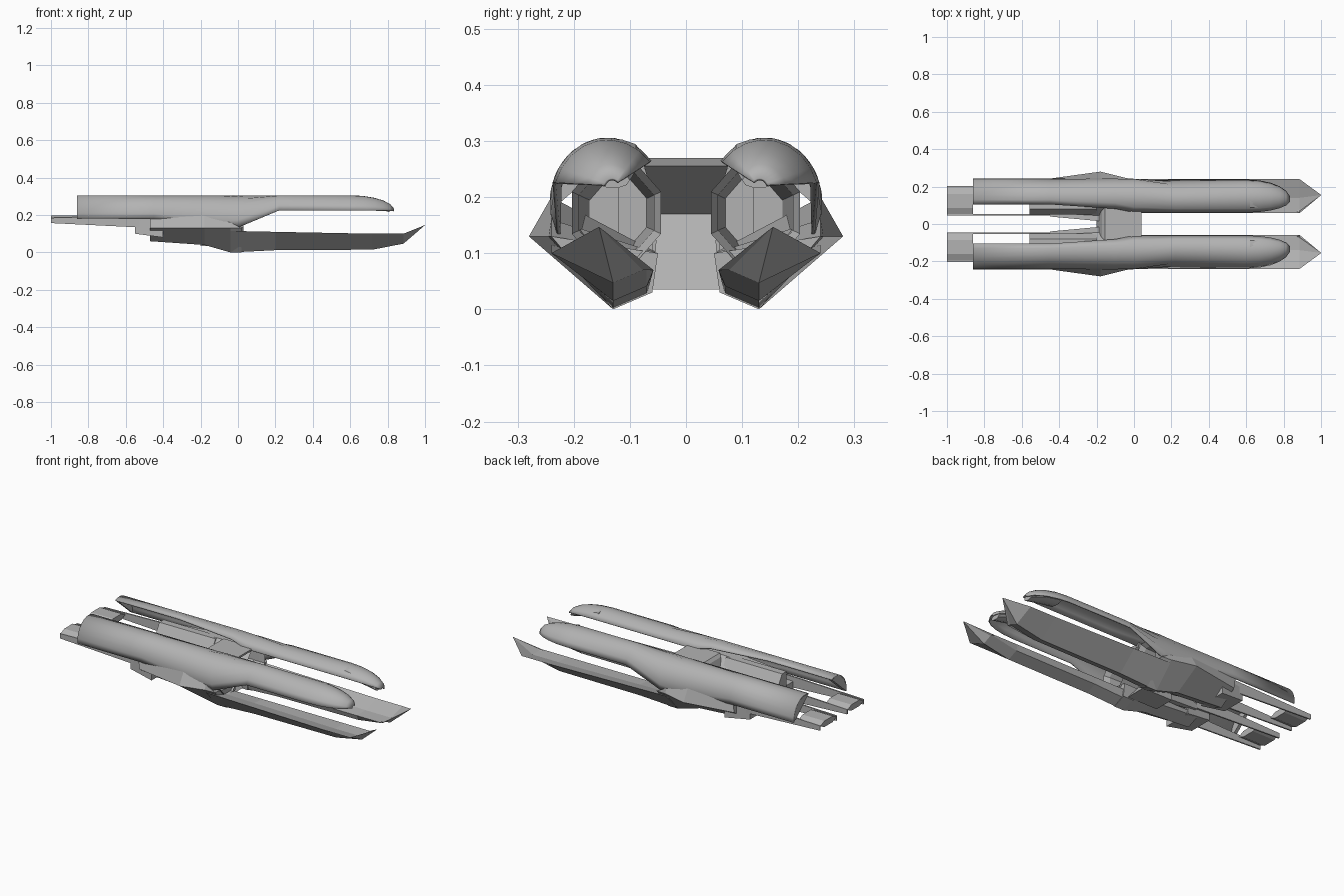
import bpy, bmesh
from math import sin, cos, radians, sqrt

if "Cube" in bpy.data.objects:
    bpy.data.objects.remove(bpy.data.objects["Cube"])

grey = bpy.data.materials.new("hull grey")
grey.use_nodes = True
grey.diffuse_color = (.45, .45, .45, 1)
grey.node_tree.nodes["Principled BSDF"].inputs["Base Color"].default_value = grey.diffuse_color


def loft(name, rings, closed=True, thickness=None, mirrored=True, smooth=False):
    """Skin a row of cross-sections, mirrored to the other boom."""
    bm = bmesh.new()
    rows = [[bm.verts.new(point) for point in ring] for ring in rings]
    for row, following in zip(rows, rows[1:]):
        quads = list(zip(row, row[1:], following[1:], following))
        if closed:
            quads.append((row[-1], row[0], following[0], following[-1]))
        for quad in quads:
            bm.faces.new(quad)
    if closed:
        bm.faces.new(rows[0])
        bm.faces.new(rows[-1])
    bmesh.ops.recalc_face_normals(bm, faces=bm.faces)
    mesh = bpy.data.meshes.new(name)
    bm.to_mesh(mesh)
    bm.free()
    mesh.materials.append(grey)
    part = bpy.data.objects.new(name, mesh)
    bpy.context.collection.objects.link(part)
    if smooth:
        bpy.ops.object.select_all(action="DESELECT")
        bpy.context.view_layer.objects.active = part
        part.select_set(True)
        bpy.ops.object.shade_smooth_by_angle(angle=radians(25))
    if thickness:
        solid = part.modifiers.new("thickness", "SOLIDIFY")
        solid.thickness = thickness
        solid.offset = 0
    if mirrored:
        mirror = part.modifiers.new("mirror", "MIRROR")
        mirror.use_axis = (False, True, False)
        mirror.use_mirror_merge = False


def arc(x, centre, radii, start, stop, steps):
    """Points along an elliptical arc across the boom, angles in degrees."""
    angles = [radians(start + (stop - start) * i / steps) for i in range(steps + 1)]
    return [(x, centre[0] + radii[0] * cos(a), centre[1] + radii[1] * sin(a)) for a in angles]


def polygon(x, centre, radii, sides, turn=0):
    return arc(x, centre, radii, turn, turn + 360, sides)[:-1]


def block(x, inner, outer, bottom, top):
    return [(x, inner, bottom), (x, outer, bottom), (x, outer, top), (x, inner, top)]


def shrink(ring, x, centre, scale):
    """Copy a section to x, drawn in towards a centre."""
    cy, cz = centre
    return [(x, cy + (y - cy) * scale, cz + (z - cz) * scale) for _, y, z in ring]


# Upper hood: open arch whose outer edge dips amidships and lifts forward
def hood_section(x, outer_angle, inner_angle):
    return arc(x, (.14, .19), (.1, .113), outer_angle, inner_angle, 8)


tail = hood_section(-.86, -5, 110)
shoulder = hood_section(.6, 18, 140)
hood = [tail, hood_section(-.45, -5, 110), hood_section(-.1, -32, 125),
        hood_section(0, -30, 140), hood_section(.22, 18, 140), shoulder]
nose_centre = (.13, .22)
for t in (.3, .55, .75, .9, .99):
    hood.append(shrink(shoulder, .6 + .235 * t, nose_centre, sqrt(1 - t * t)))
loft("upper_hood", hood, closed=False, thickness=.006, smooth=True)

# Bulkhead closing the rear of the hood
loft("hood_rear_cap", [tail, shrink(tail, -.84, (.14, .2), .95)])

# Flattened canopy on the hood nose
canopy = polygon(.62, (.13, .28), (.05, .024), 10)
loft("nose_canopy", [canopy, [(.72, y, z - .018) for _, y, z in canopy],
                     [(.81, y, z - .05) for _, y, z in shrink(canopy, .81, (.13, .28), .6)]],
     smooth=True)

# Engine core: octagon with a rim and a recessed funnel mouth
axis = (.124, .172)
rim = polygon(.03, axis, (.086, .098), 8, 22.5)
loft("engine_core", [shrink(rim, -.47, axis, .8), shrink(rim, -.18, axis, 1), rim,
                     shrink(rim, 0, axis, .84), shrink(rim, -.3, axis, .6)])

# Shoulder box on the inner side of each boom
loft("inner_shoulder", [
    [(x, .05, bottom), (x, .05, .21), (x, .08, .26), (x, .12, .26), (x, .12, bottom)]
    for x, bottom in ((-.56, .14), (-.2, .1))])


# Faceted outer bulge and belly
def belly_section(x, brow, flare, keel):
    return [(x, .24, brow), (x, flare, .13), (x, .13, keel), (x, .06, keel + .03), (x, .05, .1)]


loft("side_bulge", [
    belly_section(-.47, .18, .23, .06), belly_section(-.18, .2, .28, .04),
    belly_section(-.04, .16, .245, 0), belly_section(.02, .13, .24, 0)])

# Stepped tail under the engine
loft("tail_step", [block(-.55, .06, .2, .1, .17), block(-.4, .05, .22, .08, .18)])


# Lower prong: keeled trough drawn out to a raised point
def prong_section(x, keel, rim_height):
    return [(x, .24, rim_height), (x, .13, keel), (x, .07, keel + .026),
            (x, .058, .07), (x, .14, rim_height - .03)]


bow = prong_section(.885, .047, .1)
loft("lower_prong", [prong_section(-.04, 0, .115), prong_section(.2, .012, .11),
                     prong_section(.72, .015, .1), bow, shrink(bow, 1, (.155, .147), .01)])

# Thin tail rails on both sides of each boom
for label, y in (("inner", .045), ("outer", .195)):
    loft(label + "_tail_rail", [block(-1, y, y + .008, .157, .185),
                                block(-.45, y, y + .008, .13, .2)])

# Six sided plate tying the rails together at the rear
loft("tail_plate", [polygon(x, (.124, .18), (.075, .02), 6) for x in (-1, -.86)])


# Hourglass bridge joining the two booms
def bridge_section(z, back, front, half):
    return [(back, -half, z), (front, -half, z), (front, half, z), (back, half, z)]


loft("centre_bridge", [
    bridge_section(.035, -.2, -.01, .06), bridge_section(.17, -.2, -.12, .05),
    bridge_section(.255, -.17, .035, .075), bridge_section(.27, -.155, .04, .09)],
    mirrored=False)

# Slanted fillets running from the bridge back along each boom
loft("bridge_fillet", [block(-.45, .04, .06, .12, .15), block(-.18, .015, .06, .09, .21)])
